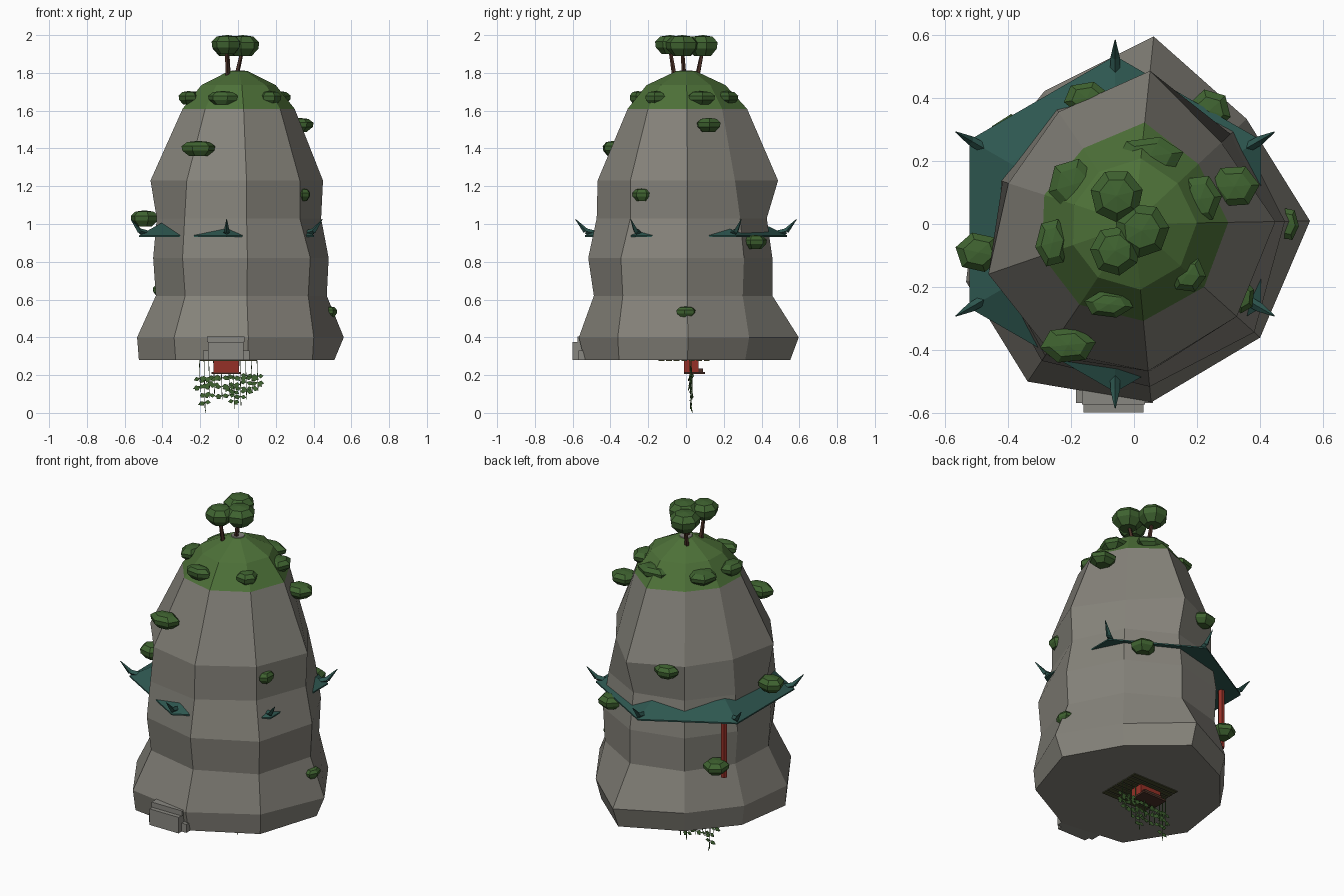
import bpy, bmesh, math, random
from mathutils import Vector

if "Cube" in bpy.data.objects:
    bpy.data.objects.remove(bpy.data.objects["Cube"])

random.seed(4)

def material(name, rgb):
    m = bpy.data.materials.new(name)
    m.diffuse_color = (*rgb, 1)
    m.use_nodes = True
    m.node_tree.nodes["Principled BSDF"].inputs["Base Color"].default_value = m.diffuse_color
    return m

ROCK = material("weathered_rock", (0.235, 0.225, 0.195))
STONE = material("step_stone", (0.25, 0.245, 0.22))
MOSS = material("moss_green", (0.075, 0.165, 0.04))
LEAF = material("leaf_green", (0.05, 0.125, 0.03))
TEAL = material("roof_teal", (0.027, 0.095, 0.08))
RED = material("painted_red", (0.30, 0.03, 0.02))
BROWN = material("bark_brown", (0.07, 0.03, 0.02))
OLIVE = material("plank_olive", (0.06, 0.065, 0.025))

def mesh_object(name, verts, faces, mat=None, closed=True):
    me = bpy.data.meshes.new(name)
    me.from_pydata(verts, [], faces)
    if closed:
        bm = bmesh.new()
        bm.from_mesh(me)
        bmesh.ops.recalc_face_normals(bm, faces=bm.faces)
        bm.to_mesh(me)
        bm.free()
    ob = bpy.data.objects.new(name, me)
    bpy.context.collection.objects.link(ob)
    if mat:
        me.materials.append(mat)
    return ob

def loft(name, rings, mat=None):
    """Closed skin through rings that all have the same number of points."""
    n = len(rings[0])
    verts = [p for r in rings for p in r]
    faces = [(k * n + i, k * n + (i + 1) % n, (k + 1) * n + (i + 1) % n, (k + 1) * n + i)
             for k in range(len(rings) - 1) for i in range(n)]
    faces += [tuple(range(n))[::-1], tuple(range(len(verts) - n, len(verts)))]
    return mesh_object(name, verts, faces, mat)

def ring(cx, cy, z, r, n, turn=0.0, ry=None):
    ry = r if ry is None else ry
    return [(cx + r * math.cos(turn + i * math.tau / n),
             cy + ry * math.sin(turn + i * math.tau / n), z) for i in range(n)]

def box(name, x0, x1, y0, y1, z0, z1, mat=None):
    return loft(name, [[(x0, y0, z), (x1, y0, z), (x1, y1, z), (x0, y1, z)] for z in (z0, z1)], mat)

def rod(name, a, b, r0, r1, n, mat):
    """Tapered rod between two points."""
    a, b = Vector(a), Vector(b)
    q = (b - a).to_track_quat('Z', 'Y')
    return loft(name, [[tuple(p + q @ Vector(v)) for v in ring(0, 0, 0, r, n)]
                       for p, r in ((a, r0), (b, r1))], mat)

def bush(name, x, y, z, rx, ry, h, n=6):
    """Faceted flattened foliage clump."""
    t = random.uniform(0, 1)
    prof = [(-1, 0.55), (-0.3, 0.95), (0.3, 1.0), (0.85, 0.66), (1.0, 0.03)]
    return loft(name, [ring(x, y, z + h * k, rx * s, n, t, ry * s) for k, s in prof], LEAF)

# Rock body: nine uneven sides, radius per side at each level
ANGLES = [math.radians(a) for a in (1, 43, 84, 124, 162, 199, 236, 275.5, 318)]
LEVELS = [
    (0.28, (.51, .46, .555, .48, .50, .555, .59, .54, .53)),
    (0.40, (.56, .49, .60, .51, .52, .565, .605, .57, .54)),
    (0.62, (.47, .44, .46, .45, .44, .46, .50, .49, .50)),
    (0.82, (.48, .45, .46, .46, .46, .475, .525, .52, .515)),
    (1.03, (.44, .42, .43, .43, .44, .455, .505, .475, .44)),
    (1.23, (.45, .38, .49, .43, .42, .49, .485, .47, .44)),
    (1.61, (.30, .28, .325, .29, .30, .31, .31, .31, .30)),
    (1.735, (.20, .19, .21, .20, .20, .205, .205, .21, .20)),
    (1.81, (.05,) * 9),
]
rings = [[(r * math.cos(a), r * math.sin(a), z) for r, a in zip(rs, ANGLES)] for z, rs in LEVELS]
loft("rock_body", rings[:7], ROCK)
loft("moss_cap", rings[6:], MOSS)
loft("summit_stone", [ring(0, 0, 1.79, 0.05, 9), ring(0, 0, 1.813, 0.035, 9)], STONE)

# Trees on the summit
for i, (x, y, z, r, bx, by) in enumerate([(-.055, .09, 1.945, .085, -.05, .06),
                                          (.025, -.02, 1.945, .088, -.01, -.01),
                                          (-.06, -.085, 1.95, .08, -.055, -.06)]):
    rod(f"tree_trunk_{i}", (bx, by, 1.78), (x, y, 1.93), 0.013, 0.009, 5, BROWN)
    bush(f"tree_canopy_{i}", x, y, z, r, r, 2.0 - z, 7)

# Bushes clinging to the rock, then those on the moss cap
CLINGING = [(-.21, -.385, 1.40, .09, .06, .04), (.32, .12, 1.525, .08, .07, .037),
            (.345, -.23, 1.155, .04, .055, .033), (.49, 0, .535, .035, .055, .028),
            (-.495, -.09, 1.03, .075, .065, .042), (.24, .36, .905, .07, .07, .038),
            (-.15, .40, 1.2, .075, .055, .036), (-.39, .275, .65, .07, .075, .038)]
CAP = [(-.195, .125, .08, .085), (-.26, -.06, .055, .08), (.21, .08, .07, .08),
       (.05, .215, .11, .065), (.17, -.16, .06, .06), (-.08, -.255, .08, .045)]
for i, b in enumerate(CLINGING):
    bush(f"cliff_bush_{i}", *b)
for i, (x, y, rx, ry) in enumerate(CAP):
    bush(f"cap_bush_{i}", x, y, 1.668, rx, ry, 0.036)

# Six-sided roof poking through the rock, with upturned corner horns
CX, T = -0.06, math.pi / 6
loft("pavilion_roof", [ring(CX, 0, 0.932, 0.535, 6, T), ring(CX, 0, 0.94, 0.535, 6, T),
                       ring(CX, 0, 1.01, 0.39, 6, T), ring(CX, 0, 1.04, 0.28, 6, T)], TEAL)
for i in range(6):
    c, s = math.cos(T + i * math.pi / 3), math.sin(T + i * math.pi / 3)
    p = [(CX + r * c, r * s, z) for r, z in ((.485, .95), (.53, .962), (.585, 1.025))]
    rod(f"roof_horn_{i}", p[0], p[1], 0.016, 0.015, 4, TEAL)
    rod(f"roof_horn_tip_{i}", p[1], p[2], 0.015, 0.002, 4, TEAL)
rod("pavilion_column", (-.415, .235, .58), (-.415, .235, .95), 0.018, 0.018, 6, RED)

# Stone doorstep at the front
box("step_block", -.16, .03, -.60, -.48, .28, .375, STONE)
box("step_cap", -.165, .035, -.575, -.48, .375, .405, STONE)
box("step_side", -.185, .06, -.57, -.48, .28, .33, STONE)

# Hanging red balcony and planks under the base
box("balcony_panel", -.13, .005, -.01, .065, .215, .285, RED)
box("balcony_floor", -.14, .015, -.01, .10, .205, .216, BROWN)
box("balcony_ledge", -.12, 0, .065, .09, .216, .235, BROWN)
for i in range(7):
    y = -.145 + i * .04
    box(f"plank_{i}", -.20, .10, y, y + .03, .275, .285, OLIVE)

# Hanging vines: thin strands with small diamond leaves
STRANDS = [(-.205, .13), (-.18, .03), (-.155, .10), (-.13, .12), (-.09, .09), (-.05, .11),
           (-.025, .04), (.01, .06), (.04, .09), (.07, .13), (.10, .15)]
for i, (x, end) in enumerate(STRANDS):
    y = .02 + .005 * (i % 3)
    rod(f"vine_{i}", (x, y, .285), (x + .006, y + .004, end - .02), 0.002, 0.002, 4, LEAF)
    z = 0.20 - random.uniform(0, .02)
    verts, faces = [], []
    while z > end - .015:
        for side in (-1, 1, random.choice((-.4, .4))):
            d = Vector((side, random.uniform(-.15, .15), random.uniform(-.5, .1))).normalized()
            w = Vector((-d.z, 0.1, d.x)).normalized() * .012
            o, L = Vector((x + .004, y, z)), random.uniform(.028, .04)
            k = len(verts)
            verts += [o, o + d * L * .5 + w, o + d * L, o + d * L * .5 - w]
            faces.append((k, k + 1, k + 2, k + 3))
        z -= random.uniform(.032, .055)
    mesh_object(f"vine_leaves_{i}", [tuple(v) for v in verts], faces, LEAF, closed=False)
rod("vine_tail", (-.175, .03, .03), (-.17, .033, 0), 0.002, 0.002, 4, LEAF)
